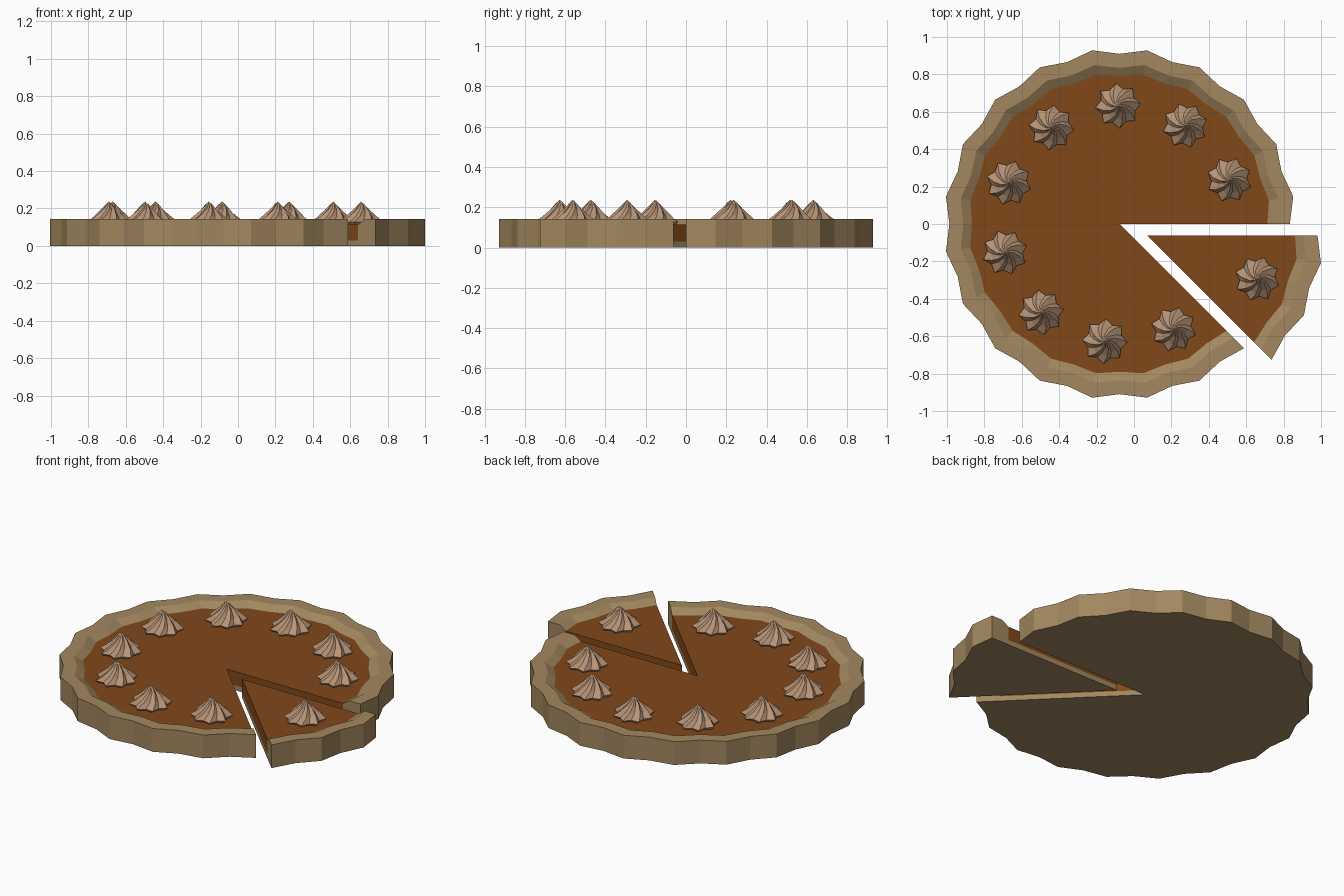
import bpy, bmesh
from math import sin, cos, radians, pi

if "Cube" in bpy.data.objects:
    bpy.data.objects.remove(bpy.data.objects["Cube"])


def material(name, rgb):
    m = bpy.data.materials.new(name)
    m.diffuse_color = (*rgb, 1)
    m.use_nodes = True
    m.node_tree.nodes["Principled BSDF"].inputs["Base Color"].default_value = m.diffuse_color
    return m


CRUST = material("crust", (0.36, 0.245, 0.115))
FILLING = material("filling", (0.22, 0.065, 0.01))
CREAM = material("cream", (0.48, 0.30, 0.185))

PIE = (-0.077, 0.0)          # centre of the main pie
SLICE = (0.071, -0.061)      # centre of the pulled-out slice
STEP = radians(9)            # 40 sided, alternately wavy rim


def finish(bm, name, mat, loc):
    bmesh.ops.recalc_face_normals(bm, faces=bm.faces)
    me = bpy.data.meshes.new(name)
    bm.to_mesh(me)
    bm.free()
    me.materials.append(mat)
    ob = bpy.data.objects.new(name, me)
    ob.location = (loc[0], loc[1], 0)
    bpy.context.collection.objects.link(ob)
    return ob


def wedge(name, mat, loc, k0, k1, profile):
    """Sweep (valley radius, crest radius, z) points from step k0 to k1.
    First and last profile points lie on the axis."""
    bm = bmesh.new()
    low = bm.verts.new((0, 0, profile[0][2]))
    high = bm.verts.new((0, 0, profile[-1][2]))
    rows = []
    for k in range(k0, k1 + 1):
        a = k * STEP
        rows.append([low] + [bm.verts.new((p[k % 2] * cos(a), p[k % 2] * sin(a), p[2]))
                             for p in profile[1:-1]] + [high])
    for r, s in zip(rows, rows[1:]):
        for i in range(len(profile) - 1):
            quad = [r[i], s[i], s[i + 1], r[i + 1]]
            bm.faces.new(list(dict.fromkeys(quad)))
    # cut faces
    bm.faces.new(rows[0])
    bm.faces.new(rows[-1])
    return finish(bm, name, mat, loc)


crust_profile = [(0, 0, 0), (0.91, 0.94, 0), (0.91, 0.94, 0.143),
                 (0.835, 0.86, 0.143), (0.79, 0.808, 0.115),
                 (0.79, 0.808, 0.03), (0, 0, 0.03)]
filling_profile = [(0, 0, 0.03), (0.79, 0.808, 0.03), (0.79, 0.808, 0.115), (0, 0, 0.115)]

# pie with a 45 degree gap, and the slice taken from it
for label, loc, k0, k1 in (("pie", PIE, 0, 35), ("slice", SLICE, -5, 0)):
    wedge(label + "_crust", CRUST, loc, k0, k1, crust_profile)
    wedge(label + "_filling", FILLING, loc, k0, k1, filling_profile)


# twisted, eight-pointed cream dollop
def dollop(name, centre, angle):
    bm = bmesh.new()
    rings = []
    for r, z, twist in ((0.105, 0.112, 0), (0.121, 0.128, 4), (0.083, 0.158, 16),
                        (0.045, 0.193, 32), (0.02, 0.22, 45)):
        ring = []
        for i in range(16):
            a = i * pi / 8 + angle + radians(twist)
            q = r if i % 2 == 0 else r * 0.78
            ring.append(bm.verts.new((q * cos(a), q * sin(a), z)))
        rings.append(ring)
    tip = bm.verts.new((0, 0, 0.237))
    for lo, hi in zip(rings, rings[1:]):
        for i in range(16):
            j = (i + 1) % 16
            bm.faces.new((lo[i], lo[j], hi[j], hi[i]))
    for i in range(16):
        bm.faces.new((rings[-1][i], rings[-1][(i + 1) % 16], tip))
    bm.faces.new(rings[0])
    finish(bm, name, CREAM, (centre[0] + 0.632 * cos(angle), centre[1] + 0.632 * sin(angle)))


for n in range(9):
    dollop(f"cream_dollop_{n + 1}", PIE, radians(22 + 34.4 * n))
dollop("slice_cream_dollop", SLICE, radians(-21.5))
